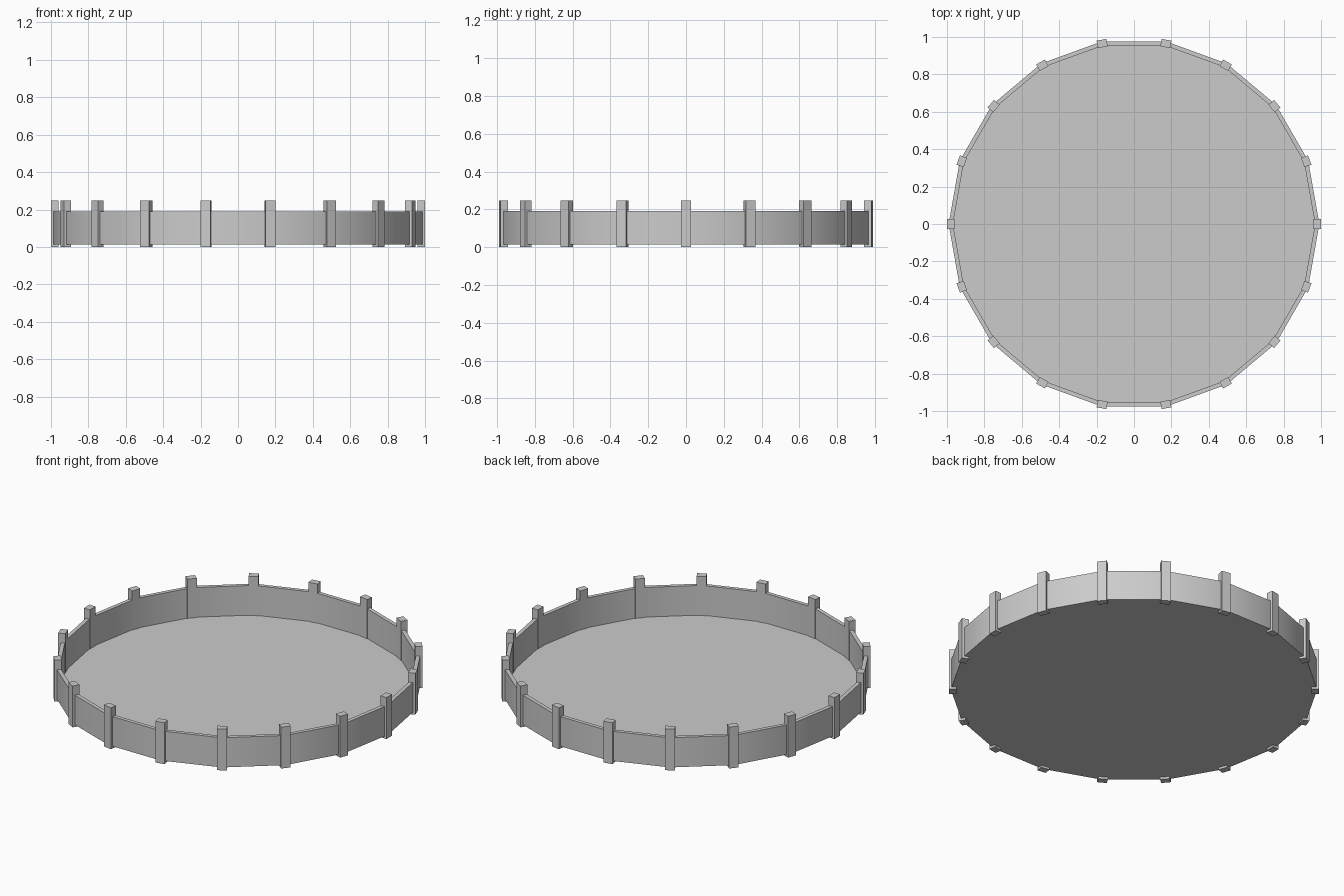
import bpy, bmesh, math

if "Cube" in bpy.data.objects:
    bpy.data.objects.remove(bpy.data.objects["Cube"])

SIDES = 18
WALL_OUT, WALL_IN = 0.991, 0.968
Z_BASE, Z_WALL, Z_POST = 0.013, 0.19, 0.247


def make_object(name, bm):
    bmesh.ops.recalc_face_normals(bm, faces=bm.faces)
    mesh = bpy.data.meshes.new(name)
    bm.to_mesh(mesh)
    bm.free()
    obj = bpy.data.objects.new(name, mesh)
    bpy.context.collection.objects.link(obj)
    return obj


def ring_point(radius, i, z):
    a = 2 * math.pi * i / SIDES
    return (radius * math.cos(a), radius * math.sin(a), z)


# Low wall: rectangular profile swept round the polygon
bm = bmesh.new()
profile = [(WALL_OUT, Z_BASE), (WALL_OUT, Z_WALL), (WALL_IN, Z_WALL), (WALL_IN, Z_BASE)]
rings = [[bm.verts.new(ring_point(r, i, z)) for r, z in profile] for i in range(SIDES)]
for i in range(SIDES):
    a, b = rings[i], rings[(i + 1) % SIDES]
    for k in range(4):
        n = (k + 1) % 4
        bm.faces.new((a[k], b[k], b[n], a[n]))
wall = make_object("wall", bm)
bpy.context.view_layer.objects.active = wall
wall.select_set(True)
bpy.ops.object.shade_smooth_by_angle(angle=math.radians(30))

# Flat floor inside the wall
bm = bmesh.new()
bm.faces.new([bm.verts.new(ring_point(WALL_IN, i, Z_BASE)) for i in range(SIDES)])
make_object("floor", bm)

# Square posts, one on each corner
bm = bmesh.new()
bmesh.ops.create_cube(bm, size=1)
bmesh.ops.scale(bm, vec=(0.04, 0.053, Z_POST), verts=bm.verts)
bmesh.ops.translate(bm, vec=(0, 0, Z_POST / 2), verts=bm.verts)
first = make_object("post", bm)
for i in range(SIDES):
    post = first if i == 0 else bpy.data.objects.new("post", first.data)
    if i:
        bpy.context.collection.objects.link(post)
    post.location = ring_point(0.98, i, 0)
    post.rotation_euler.z = 2 * math.pi * i / SIDES
